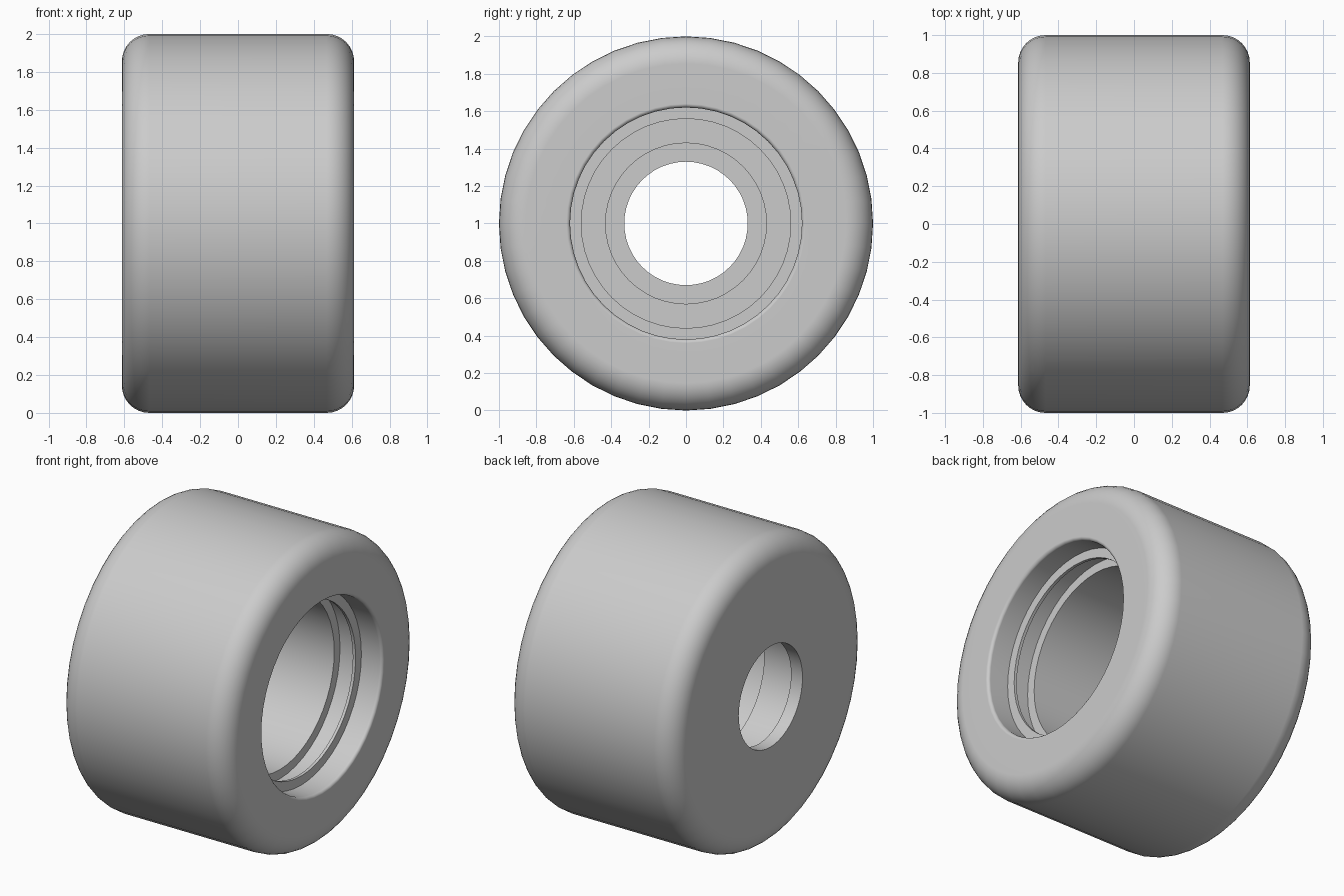
import bpy
import math

cube = bpy.data.objects.get("Cube")
if cube:
    bpy.data.objects.remove(cube, do_unlink=True)

SEGMENTS = 48
HALF_WIDTH = 0.613
FILLET = 0.145

grey = bpy.data.materials.new("light grey")
grey.use_nodes = True
colour = (0.6, 0.6, 0.6, 1)
grey.diffuse_color = colour
grey.node_tree.nodes["Principled BSDF"].inputs["Base Color"].default_value = colour


def arc(x, radius, size, start, end, steps):
    """Quarter round in the profile plane, as (x, radius) points."""
    angles = [math.radians(start + (end - start) * i / steps) for i in range(steps + 1)]
    return [(x + size * math.cos(a), radius + size * math.sin(a)) for a in angles]


def lathe(name, profile):
    """Closed profile of (x, radius) points turned around the x axis."""
    verts, faces = [], []
    count = len(profile)
    for s in range(SEGMENTS):
        a = math.tau * s / SEGMENTS
        verts += [(x, r * math.sin(a), 1 + r * math.cos(a)) for x, r in profile]
        for i in range(count):
            j, t = (i + 1) % count, (s + 1) % SEGMENTS
            faces.append((s * count + i, t * count + i, t * count + j, s * count + j))
    mesh = bpy.data.meshes.new(name)
    mesh.from_pydata(verts, [], faces)
    mesh.materials.append(grey)
    obj = bpy.data.objects.new(name, mesh)
    bpy.context.collection.objects.link(obj)
    bpy.context.view_layer.objects.active = obj
    obj.select_set(True)
    bpy.ops.object.mode_set(mode="EDIT")
    bpy.ops.mesh.select_all(action="SELECT")
    bpy.ops.mesh.normals_make_consistent(inside=False)
    bpy.ops.object.mode_set(mode="OBJECT")
    bpy.ops.object.shade_smooth_by_angle(angle=math.radians(35))
    # Keeps the flat side faces evenly shaded
    weighted = obj.modifiers.new("even_shading", "WEIGHTED_NORMAL")
    weighted.keep_sharp = True
    return obj


# Rounded tread and the softened lip of the wide opening
edge = HALF_WIDTH - FILLET
tread = arc(-edge, 1 - FILLET, FILLET, 180, 90, 8) + arc(edge, 1 - FILLET, FILLET, 90, 0, 8)
lip = arc(HALF_WIDTH - 0.02, 0.64, 0.02, 0, -90, 4)
# Thin retaining rib with a groove behind it
rib = [(0.46, 0.62), (0.46, 0.56), (0.44, 0.56), (0.44, 0.62)]
# Main bore, seat and narrow axle hole
bore = [(0.305, 0.62), (0.305, 0.56), (-0.265, 0.56), (-0.265, 0.43),
        (-0.53, 0.43), (-0.53, 0.33), (-HALF_WIDTH, 0.33)]
lathe("wheel", tread + lip + rib + bore)
